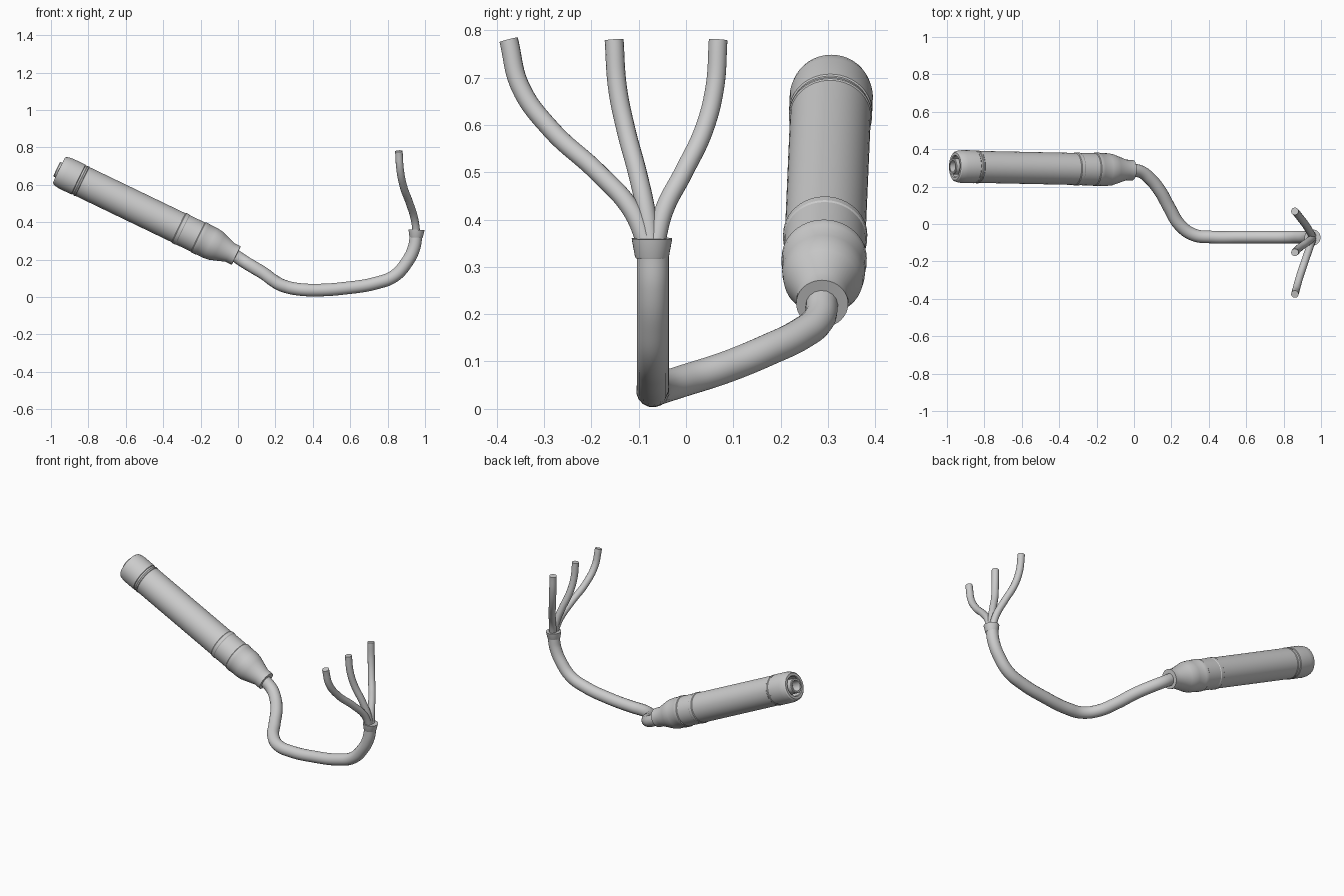
import bpy, math
from mathutils import Vector

cube = bpy.data.objects.get("Cube")
if cube:
    bpy.data.objects.remove(cube)

grey = bpy.data.materials.new("light_grey")
grey.use_nodes = True
colour = (0.6, 0.6, 0.6, 1)
grey.diffuse_color = colour
grey.node_tree.nodes["Principled BSDF"].inputs["Base Color"].default_value = colour


def lathe(name, profile, base, axis, sides=48):
    """Spin (distance, radius) pairs about an axis starting at base."""
    verts, faces = [], []
    for t, r in profile:
        for i in range(sides):
            a = math.tau * i / sides
            verts.append((r * math.cos(a), r * math.sin(a), t))
    for k in range(len(profile) - 1):
        for i in range(sides):
            j = (i + 1) % sides
            faces.append((k * sides + i, k * sides + j,
                          (k + 1) * sides + j, (k + 1) * sides + i))
    last = (len(profile) - 1) * sides
    faces.append(tuple(reversed(range(sides))))
    faces.append(tuple(range(last, last + sides)))
    mesh = bpy.data.meshes.new(name)
    mesh.from_pydata(verts, [], faces)
    mesh.materials.append(grey)
    obj = bpy.data.objects.new(name, mesh)
    bpy.context.collection.objects.link(obj)
    obj.location = base
    obj.rotation_euler = Vector(axis).to_track_quat('Z', 'Y').to_euler()
    bpy.context.view_layer.objects.active = obj
    obj.select_set(True)
    bpy.ops.object.shade_smooth_by_angle(angle=math.radians(28))
    obj.select_set(False)
    return obj


def tube(name, points, radius):
    """Round capped cable through the points."""
    curve = bpy.data.curves.new(name, 'CURVE')
    curve.dimensions = '3D'
    curve.bevel_depth = radius
    curve.bevel_resolution = 6
    curve.resolution_u = 10
    curve.use_fill_caps = True
    curve.materials.append(grey)
    spline = curve.splines.new('BEZIER')
    spline.bezier_points.add(len(points) - 1)
    for bp, p in zip(spline.bezier_points, points):
        bp.co = p
        bp.handle_left_type = bp.handle_right_type = 'AUTO'
    obj = bpy.data.objects.new(name, curve)
    bpy.context.collection.objects.link(obj)
    return obj


# Handle: one turned body, with the socket recess at its far end
head = Vector((-0.957, 0.308, 0.678))
axis = Vector((0.95, -0.02, -0.457)).normalized()
lathe("handle_body", [
    (0.06, 0.056), (0.005, 0.056), (0, 0.06), (0, 0.074), (0.006, 0.081),
    (0.02, 0.085), (0.04, 0.088), (0.115, 0.088), (0.118, 0.085),
    (0.127, 0.085), (0.13, 0.088), (0.137, 0.088), (0.14, 0.0855),
    (0.71, 0.0855), (0.714, 0.089), (0.732, 0.089), (0.736, 0.0865),
    (0.825, 0.0865), (0.829, 0.09), (0.85, 0.09), (0.854, 0.088),
    (0.9, 0.0875), (0.93, 0.084), (0.95, 0.077), (1.015, 0.055),
    (1.052, 0.055)], head, axis)

# Hollow connector plug inside the recess
lathe("connector_plug", [
    (0.04, 0.031), (-0.014, 0.031), (-0.014, 0.04), (-0.01, 0.043),
    (0.065, 0.043)], head, axis)

# Main cable
tube("main_cable", [
    head + axis * 1.03, (0.035, 0.28, 0.188), (0.085, 0.243, 0.158),
    (0.14, 0.175, 0.125), (0.19, 0.085, 0.088), (0.245, -0.005, 0.059),
    (0.32, -0.058, 0.042), (0.42, -0.07, 0.037), (0.57, -0.07, 0.047),
    (0.74, -0.07, 0.075), (0.835, -0.07, 0.112), (0.9, -0.07, 0.182),
    (0.94, -0.07, 0.26), (0.953, -0.07, 0.33)], 0.034)

# Flared sleeve where the cable splits
lathe("split_sleeve", [(0, 0.034), (0.004, 0.036), (0.042, 0.043)],
      (0.952, -0.072, 0.318), (0.06, 0, 1), 32)

# Three wires sharing one side profile and fanning out sideways
side = [(0.955, 0.34), (0.943, 0.42), (0.918, 0.5), (0.885, 0.59),
        (0.867, 0.68), (0.86, 0.78)]
fans = {
    "front_wire": (-0.08, -0.115, -0.187, -0.285, -0.35, -0.375),
    "middle_wire": (-0.073, -0.085, -0.103, -0.127, -0.145, -0.152),
    "back_wire": (-0.066, -0.046, -0.005, 0.038, 0.061, 0.068),
}
for name, ys in fans.items():
    tube(name, [(x, y, z) for (x, z), y in zip(side, ys)], 0.02)
